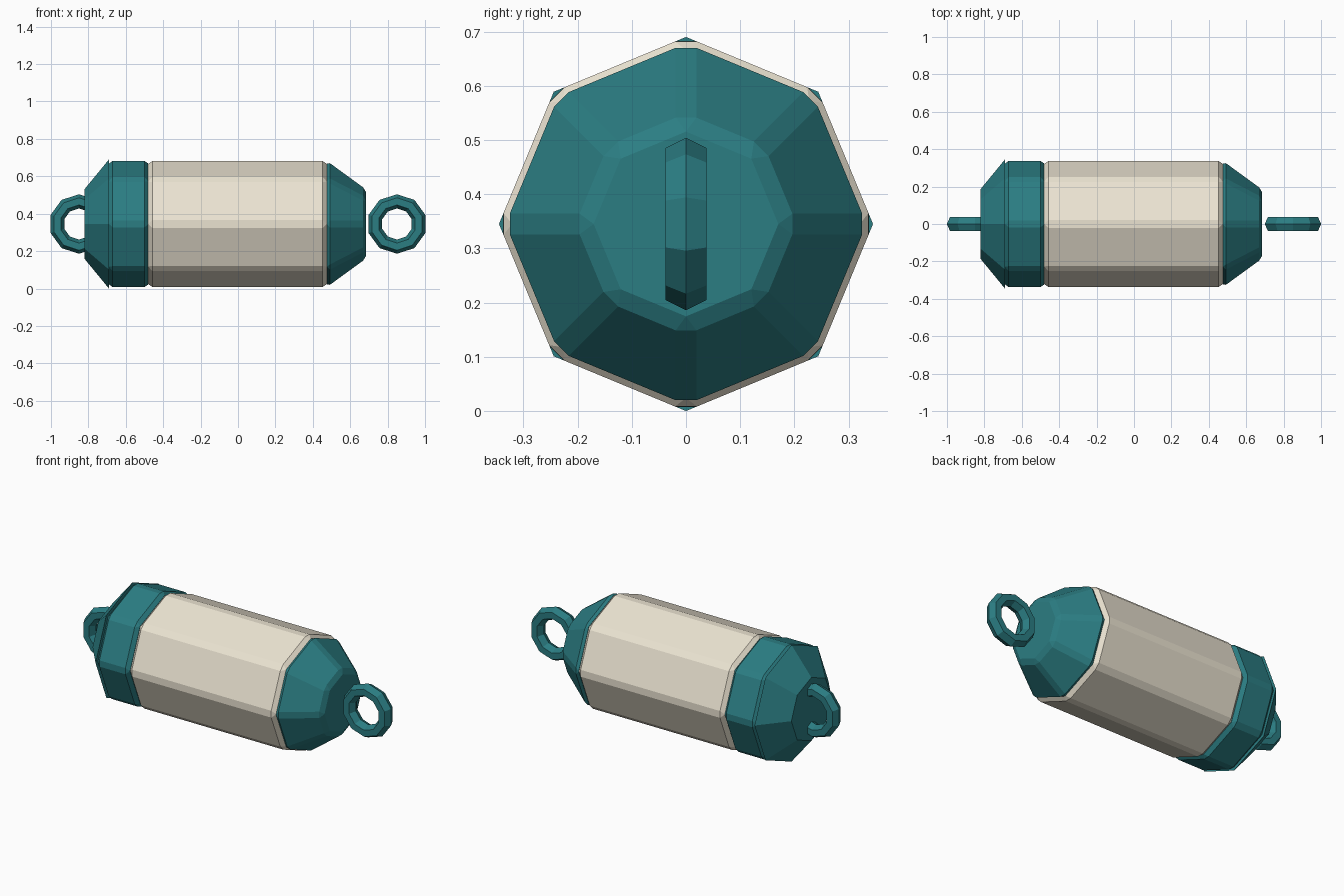
import bpy, bmesh
from math import pi, sin, cos
from mathutils import Matrix

if "Cube" in bpy.data.objects:
    bpy.data.objects.remove(bpy.data.objects["Cube"])

Z0 = 0.345  # height of the long axis


def material(name, rgb):
    m = bpy.data.materials.new(name)
    m.diffuse_color = (*rgb, 1)
    m.use_nodes = True
    m.node_tree.nodes["Principled BSDF"].inputs["Base Color"].default_value = m.diffuse_color
    return m


TEAL = material("teal", (0.024, 0.205, 0.225))
CREAM = material("cream", (0.83, 0.77, 0.64))


def finish(bm, name, mat, x):
    bmesh.ops.recalc_face_normals(bm, faces=bm.faces)
    me = bpy.data.meshes.new(name)
    bm.to_mesh(me)
    bm.free()
    me.materials.append(mat)
    ob = bpy.data.objects.new(name, me)
    ob.location = (x, 0, Z0)
    bpy.context.collection.objects.link(ob)
    return ob


def octagon(name, mat, x0, x1, r0, r1, bevel=0):
    """Eight-sided prism or frustum lying along x, with chamfered edges."""
    bm = bmesh.new()
    bmesh.ops.create_cone(bm, cap_ends=True, segments=8, radius1=r0, radius2=r1,
                          depth=x1 - x0, matrix=Matrix.Rotation(pi / 2, 4, 'Y'))
    ob = finish(bm, name, mat, (x0 + x1) / 2)
    if bevel:
        mod = ob.modifiers.new("chamfer", 'BEVEL')
        mod.width = bevel
        mod.segments = 1
        mod.limit_method = 'NONE'


def ring(name, x, major=0.121, radial=0.038, half=0.038, n=10):
    """Ten-sided ring in the xz plane with a hexagonal section."""
    bm = bmesh.new()
    loops = []
    for i in range(n):
        a = 2 * pi * i / n
        loop = []
        for j in range(6):
            b = pi * j / 3
            r = major + radial * cos(b)
            y = half * sin(b) / sin(pi / 3)
            loop.append(bm.verts.new((r * sin(a), y, r * cos(a))))
        loops.append(loop)
    for i in range(n):
        p, q = loops[i], loops[(i + 1) % n]
        for j in range(6):
            k = (j + 1) % 6
            bm.faces.new((p[j], p[k], q[k], q[j]))
    finish(bm, name, TEAL, x)


# Main barrel
octagon("barrel", CREAM, -0.48, 0.475, 0.345, 0.345, 0.022)

# Left end: collar and sharp-edged cone
octagon("left_collar", TEAL, -0.69, -0.48, 0.345, 0.345, 0.02)
octagon("left_cone", TEAL, -0.82, -0.69, 0.187, 0.345)

# Right end: chamfered cone
octagon("right_cone", TEAL, 0.475, 0.685, 0.345, 0.192, 0.02)

# Hanging rings
for side, x in (("left", -0.85), ("right", 0.85)):
    ring(side + "_ring", x)
